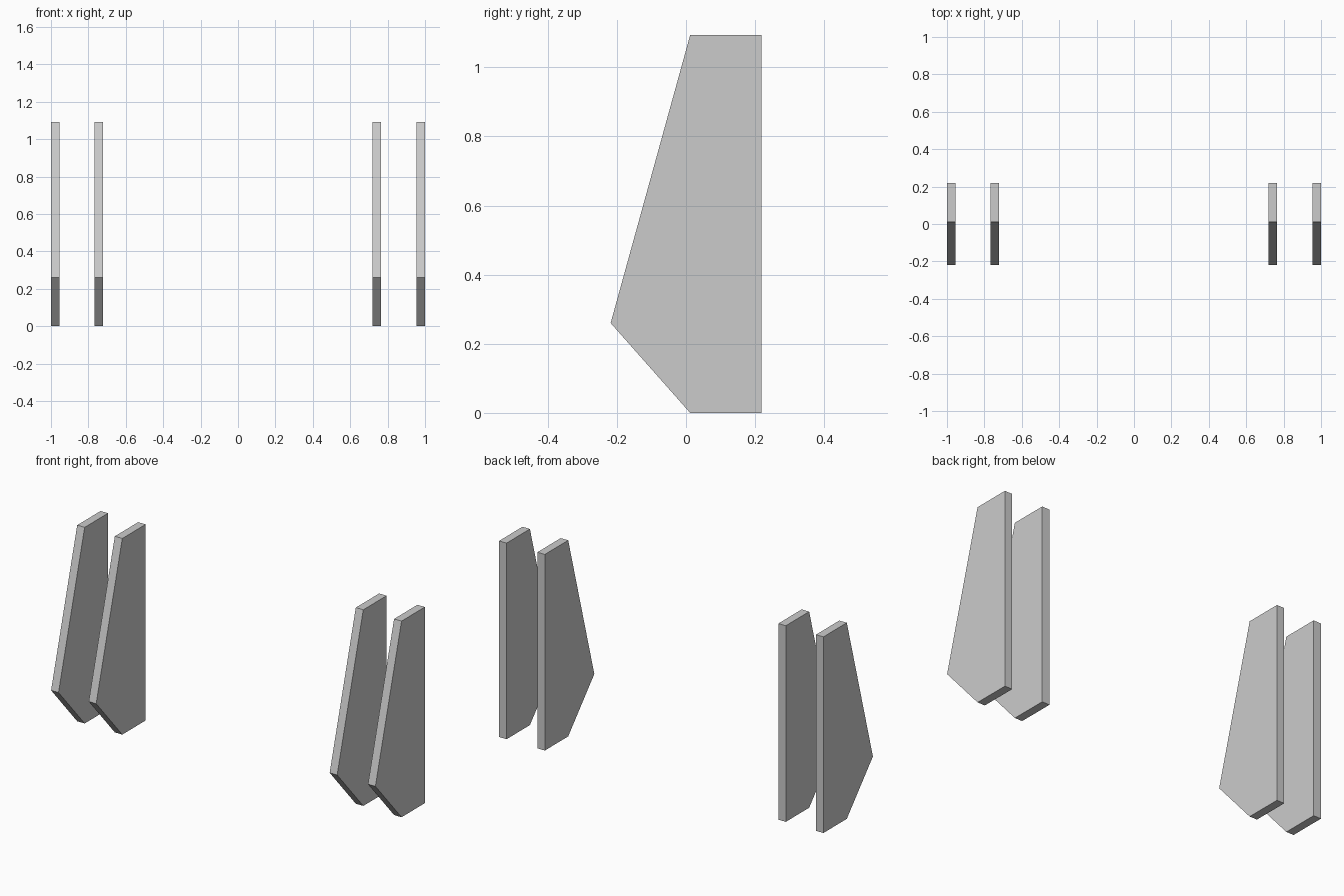
import bpy
import bmesh

if "Cube" in bpy.data.objects:
    bpy.data.objects.remove(bpy.data.objects["Cube"])

# Side profile shared by every plate, as (y, z)
PROFILE = [(0.218, 0.0), (0.218, 1.093), (0.012, 1.093), (-0.218, 0.26), (0.012, 0.0)]
THICKNESS = 0.046


def plate(name, x):
    """Upright bracket plate: the profile extruded along x, centred on x."""
    bm = bmesh.new()
    face = bm.faces.new([bm.verts.new((x - THICKNESS / 2, y, z)) for y, z in PROFILE])
    side = bmesh.ops.extrude_face_region(bm, geom=[face])
    verts = [v for v in side["geom"] if isinstance(v, bmesh.types.BMVert)]
    bmesh.ops.translate(bm, verts=verts, vec=(THICKNESS, 0, 0))
    bmesh.ops.recalc_face_normals(bm, faces=bm.faces)
    mesh = bpy.data.meshes.new(name)
    bm.to_mesh(mesh)
    bm.free()
    bpy.context.collection.objects.link(bpy.data.objects.new(name, mesh))


# Two pairs of plates, one pair at each end
for name, x in [("left_outer_plate", -0.977), ("left_inner_plate", -0.745),
                ("right_inner_plate", 0.741), ("right_outer_plate", 0.977)]:
    plate(name, x)
